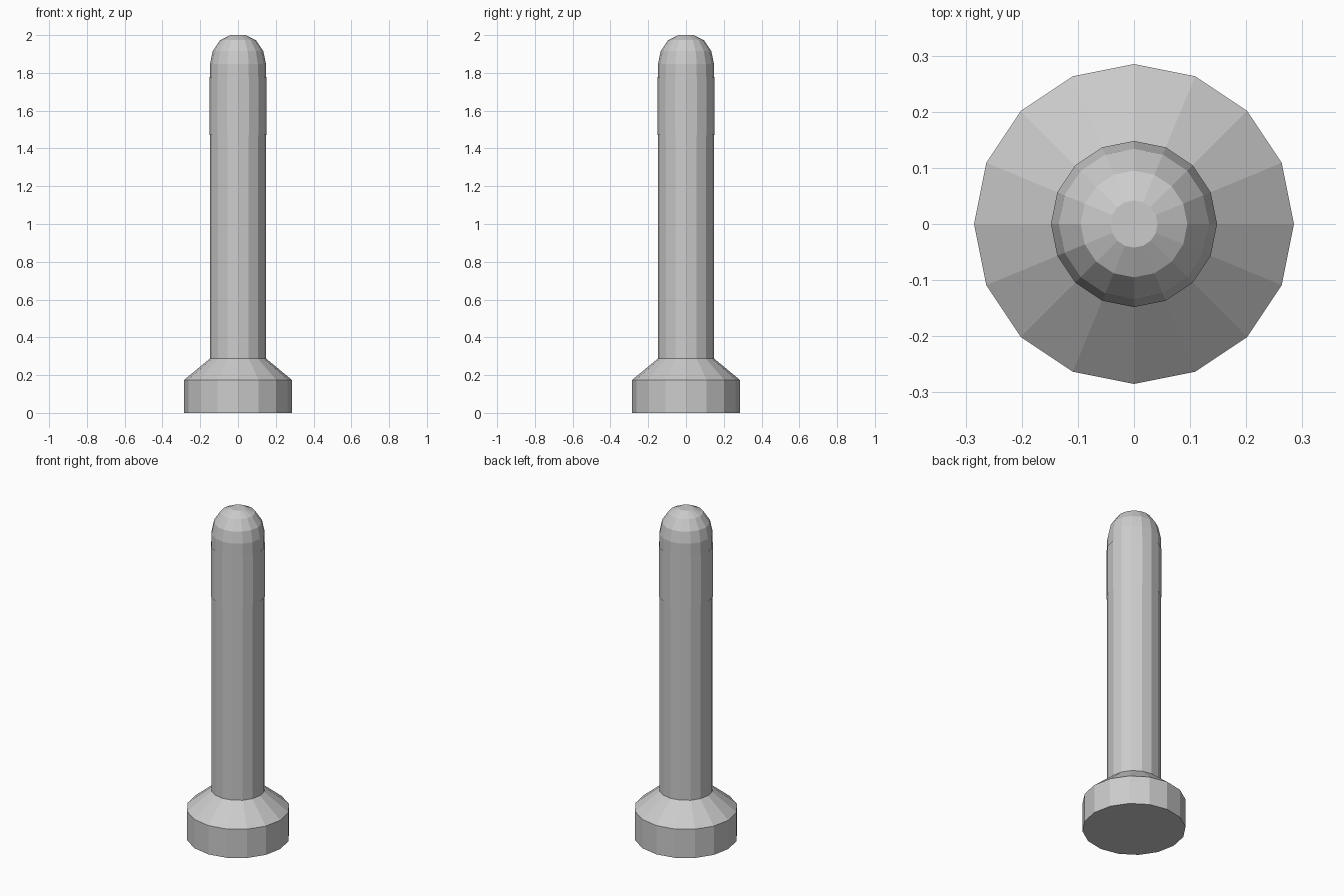
import bpy
import bmesh
from math import cos, sin, tau

if "Cube" in bpy.data.objects:
    bpy.data.objects.remove(bpy.data.objects["Cube"])

SIDES = 16


def lathe(name, profile, cap_bottom=False, cap_top=False):
    """Turn a (radius, z) profile around the z axis with flat faces."""
    bm = bmesh.new()
    rings = [[bm.verts.new((r * cos(tau * i / SIDES), r * sin(tau * i / SIDES), z))
              for i in range(SIDES)] for r, z in profile]
    for low, high in zip(rings, rings[1:]):
        for i in range(SIDES):
            j = (i + 1) % SIDES
            bm.faces.new((low[i], low[j], high[j], high[i]))
    if cap_bottom:
        bm.faces.new(rings[0][::-1])
    if cap_top:
        bm.faces.new(rings[-1])
    mesh = bpy.data.meshes.new(name)
    bm.to_mesh(mesh)
    bm.free()
    obj = bpy.data.objects.new(name, mesh)
    bpy.context.collection.objects.link(obj)
    return obj


# Bollard: wide foot, sloped collar, straight shaft and rounded cap
lathe("bollard_body", [
    (0.285, 0.0), (0.285, 0.175),
    (0.148, 0.288), (0.148, 1.848),
    (0.134, 1.915), (0.095, 1.973), (0.042, 2.0),
], cap_bottom=True, cap_top=True)

# Thin sleeve wrapped around the upper shaft
lathe("reflective_band", [(0.152, 1.472), (0.152, 1.777)])
